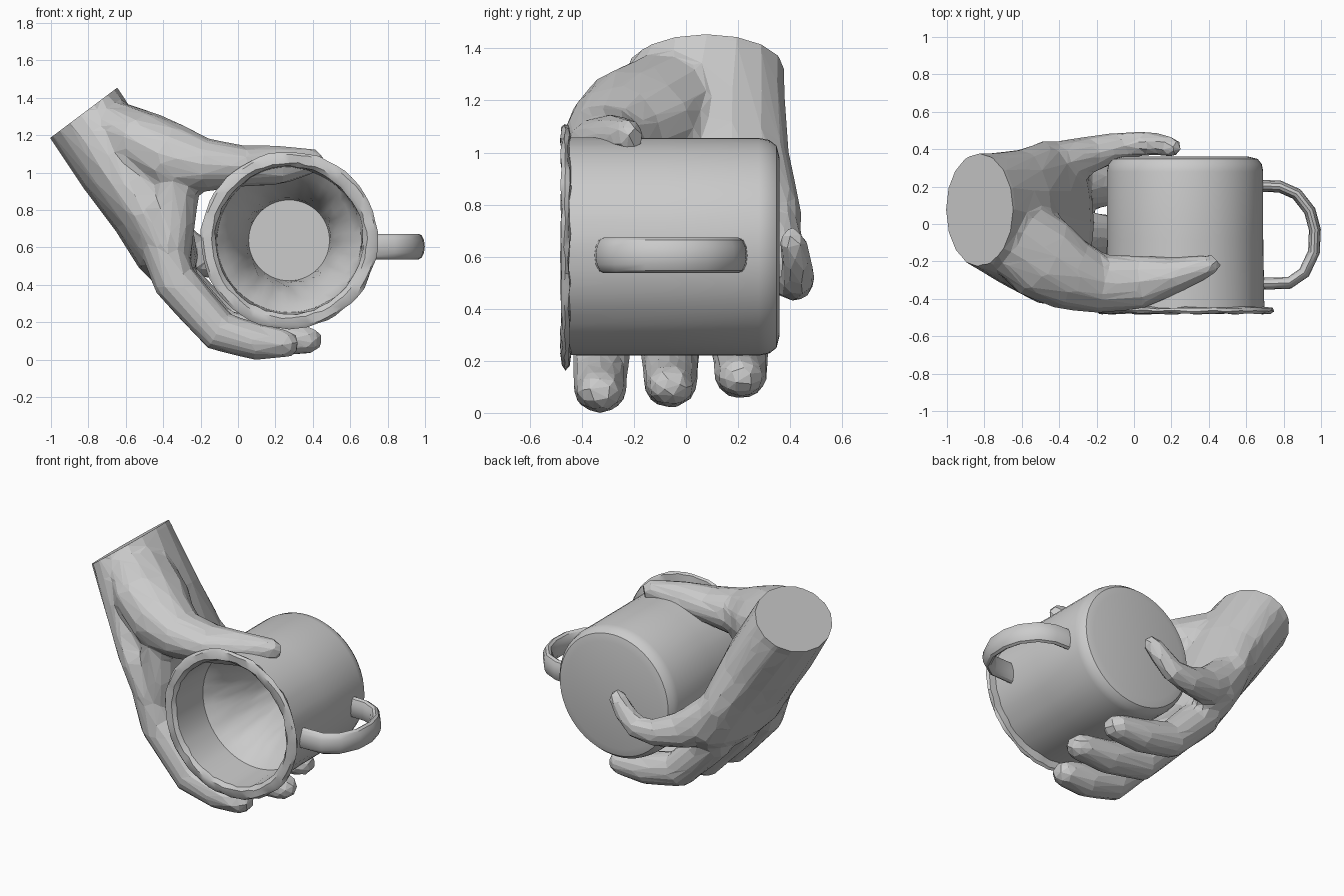
import bpy, bmesh, math, random
from mathutils import Vector

random.seed(4)
if "Cube" in bpy.data.objects:
    bpy.data.objects.remove(bpy.data.objects["Cube"])

CLAY = (0.6, 0.6, 0.6, 1)
clay = bpy.data.materials.new("grey clay")
clay.use_nodes = True
clay.diffuse_color = CLAY
clay.node_tree.nodes["Principled BSDF"].inputs["Base Color"].default_value = CLAY


def make_object(name, bm, smooth=False):
    bmesh.ops.recalc_face_normals(bm, faces=bm.faces)
    mesh = bpy.data.meshes.new(name)
    bm.to_mesh(mesh)
    bm.free()
    mesh.materials.append(clay)
    ob = bpy.data.objects.new(name, mesh)
    bpy.context.collection.objects.link(ob)
    if smooth:
        bpy.ops.object.select_all(action="DESELECT")
        ob.select_set(True)
        bpy.context.view_layer.objects.active = ob
        bpy.ops.object.shade_smooth_by_angle(angle=math.radians(35))
    return ob


def tube(bm, path, side, sides=12, round_tip=True):
    """Loft ellipses along a path of (x, y, z, half depth, half width along side)."""
    pts = [(Vector(p[:3]), p[3], p[4]) for p in path]
    if round_tip:
        (c0, _, _), (c1, a, b) = pts[-2:]
        step = (c1 - c0).normalized() * a
        pts += [(c1 + step * 0.6, a * 0.8, b * 0.8), (c1 + step, a * 0.35, b * 0.35)]
    rings = []
    for i, (c, a, b) in enumerate(pts):
        t = (pts[min(i + 1, len(pts) - 1)][0] - pts[max(i - 1, 0)][0]).normalized()
        w = (side - t * t.dot(side)).normalized()
        u = t.cross(w)
        angles = [math.tau * k / sides for k in range(sides)]
        rings.append([bm.verts.new(c + u * a * math.cos(g) + w * b * math.sin(g)) for g in angles])
    for r, s in zip(rings, rings[1:]):
        for k in range(sides):
            n = (k + 1) % sides
            bm.faces.new((r[k], r[n], s[n], s[k]))
    bm.faces.new(rings[0])
    bm.faces.new(rings[-1])


Y, Z = Vector((0, 1, 0)), Vector((0, 0, 1))

# Cup: lathed wall, flared rim, thick uneven funnel inside and small flat inner floor
profile = [(0, .36), (.34, .36), (.388, .348), (.41, .32), (.418, .28), (.418, -.08),
           (.42, -.445), (.464, -.45), (.473, -.465), (.458, -.478), (.415, -.48),
           (.395, -.46), (.385, -.2), (.345, -.155), (.29, -.07), (.25, .04), (.228, .13),
           (.216, .22), (0, .22)]
bm = bmesh.new()
chain = [bm.verts.new((r, y, 0)) for r, y in profile]
edges = [bm.edges.new(pair) for pair in zip(chain, chain[1:])]
bmesh.ops.spin(bm, geom=chain + edges, cent=(0, 0, 0), axis=Y, angle=math.tau, steps=56)
bmesh.ops.remove_doubles(bm, verts=bm.verts, dist=0.0005)
for v in bm.verts:
    radius = math.hypot(v.co.x, v.co.z)
    if v.co.y < -.44:  # uneven hand-made rim
        v.co += Vector([random.uniform(-.005, .005) for _ in range(3)])
    elif .22 < radius < .35 and v.co.y < .2:  # lumpy funnel
        v.co += Vector([random.uniform(-.007, .007) for _ in range(3)])
bmesh.ops.translate(bm, verts=bm.verts, vec=(.273, 0, .638))
make_object("cup", bm, True)

# Cup handle
bm = bmesh.new()
curve = [(.66, .205), (.78, .2), (.87, .16), (.94, .07), (.967, -.03), (.962, -.15),
         (.91, -.26), (.83, -.315), (.66, -.32)]
tube(bm, [(x, y, .605, .032, .068) for x, y in curve], Z, 12, False)
make_object("cup_handle", bm, True)

# Hand volumes: palm, thumb, thumb web and four fingers
bm = bmesh.new()
tube(bm, [(-.92, .08, 1.45, .225, .3), (-.825, .08, 1.32, .225, .3), (-.635, .03, 1.03, .222, .37),
          (-.49, .01, .78, .188, .44), (-.38, .0, .57, .17, .44)], Y, 16)
tube(bm, [(-.7, -.02, 1.26, .14, .2), (-.5, -.17, 1.15, .18, .24), (-.34, -.27, 1.07, .19, .2),
          (-.17, -.32, 1.04, .145, .16), (.03, -.31, 1.035, .11, .145), (.22, -.275, 1.04, .107, .1),
          (.39, -.225, 1.062, .072, .062)], Y)
tube(bm, [(-.46, -.16, 1.08, .15, .18), (-.33, -.26, .9, .14, .17), (-.34, -.28, .72, .11, .14),
          (-.36, -.28, .56, .11, .13)], Y)
# Lower fingers: y, lift of the fingertip, extra reach
for y, lift, reach in [(-.33, 0, 0), (-.06, .02, .12), (.21, .055, .06)]:
    tube(bm, [(-.42, y * .9, .66, .12, .13), (-.34, y * .95, .42 + lift / 2, .12, .122),
              (-.1, y, .15 + lift, .112, .108), (.1 + reach / 2, y, .096 + lift, .1, .105),
              (.25 + reach, y, .085 + lift, .078, .09)], Y)
# Finger resting against the underside of the cup
tube(bm, [(-.46, .31, .72, .13, .13), (-.24, .37, .555, .115, .1), (-.06, .42, .51, .085, .075),
          (.06, .43, .52, .075, .065), (.14, .425, .585, .065, .06), (.2, .41, .655, .058, .055)], Y)
source = make_object("hand_source", bm)

# Fuse the volumes, then simplify to broad facets
fuse = source.modifiers.new("fuse", "REMESH")
fuse.mode = "VOXEL"
fuse.voxel_size = .022
soften = source.modifiers.new("soften", "SMOOTH")
soften.factor = .5
soften.iterations = 6
facet = source.modifiers.new("facet", "DECIMATE")
facet.ratio = .05
bpy.context.view_layer.update()
fused = source.evaluated_get(bpy.context.evaluated_depsgraph_get())
bm = bmesh.new()
bm.from_mesh(fused.to_mesh())
fused.to_mesh_clear()
bpy.data.objects.remove(source)

# Flat cut across the wrist
cut = bmesh.ops.bisect_plane(bm, geom=bm.verts[:] + bm.edges[:] + bm.faces[:],
                             plane_co=(-.825, 0, 1.32), plane_no=(-.6, 0, .8), clear_outer=True)
rim = [e for e in cut["geom_cut"] if isinstance(e, bmesh.types.BMEdge)]
bmesh.ops.holes_fill(bm, edges=rim, sides=0)
for f in bm.faces:
    f.smooth = False
make_object("hand", bm)
